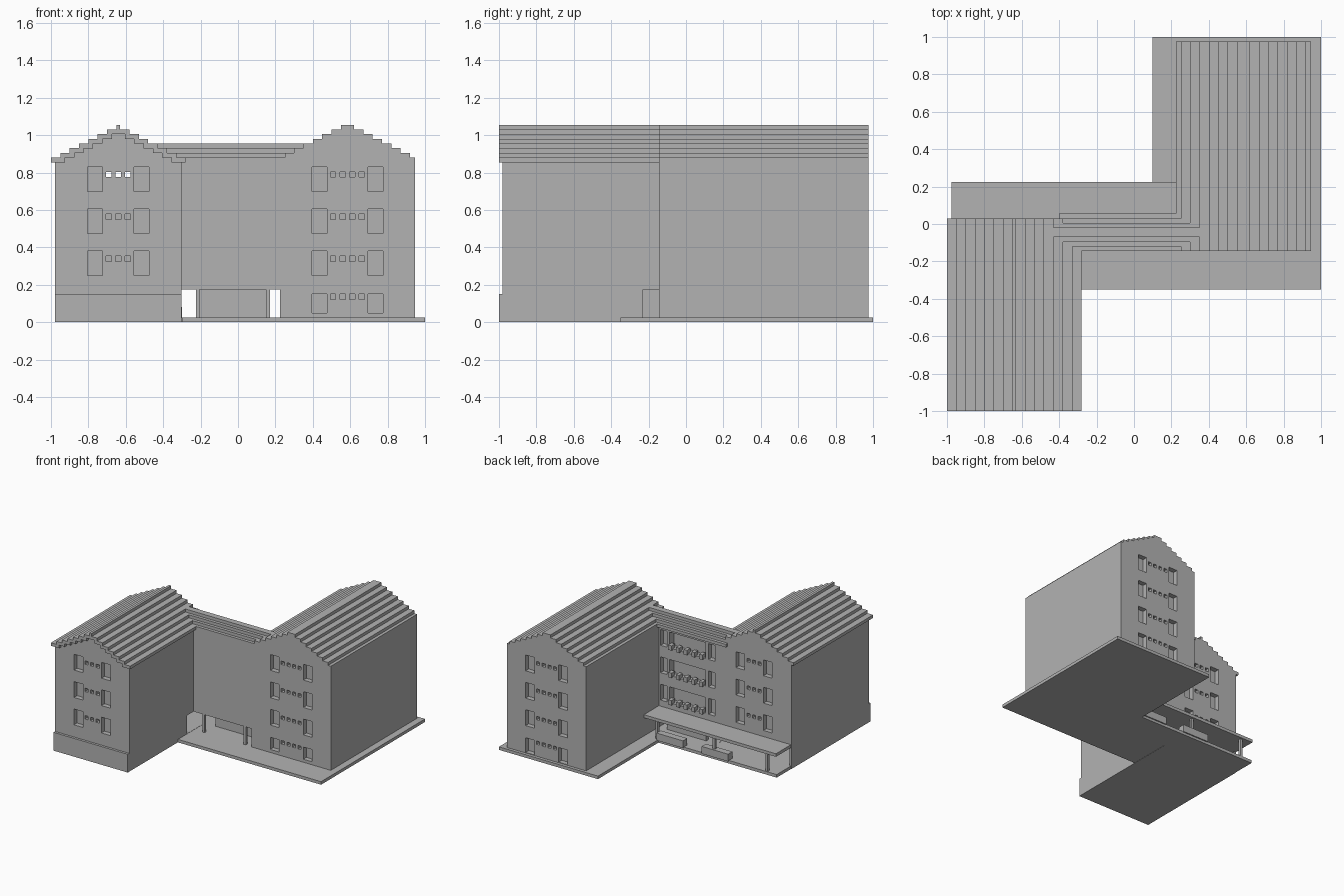
import bpy, bmesh
from mathutils import Vector

cube = bpy.data.objects.get("Cube")
if cube:
    bpy.data.objects.remove(cube, do_unlink=True)

GREY = (0.45, 0.45, 0.45, 1)
mat = bpy.data.materials.new("concrete grey")
mat.use_nodes = True
mat.diffuse_color = GREY
mat.node_tree.nodes["Principled BSDF"].inputs["Base Color"].default_value = GREY

STEP = 0.025      # tile course height
EAVE = 0.855
FLOORS = [(0.70, 0.83), (0.475, 0.605), (0.25, 0.38)]


def finish(name, bm):
    bmesh.ops.recalc_face_normals(bm, faces=bm.faces)
    me = bpy.data.meshes.new(name)
    bm.to_mesh(me)
    bm.free()
    me.materials.append(mat)
    ob = bpy.data.objects.new(name, me)
    bpy.context.scene.collection.objects.link(ob)
    return ob


def boxes(name, items):
    """One object made of boxes given as (x0, x1, y0, y1, z0, z1)."""
    bm = bmesh.new()
    for x0, x1, y0, y1, z0, z1 in items:
        vs = bmesh.ops.create_cube(bm, size=1)["verts"]
        for v in vs:
            v.co = Vector((x0 if v.co.x < 0 else x1,
                           y0 if v.co.y < 0 else y1,
                           z0 if v.co.z < 0 else z1))
    return finish(name, bm)


def extrude(name, pts, vec):
    bm = bmesh.new()
    face = bm.faces.new([bm.verts.new(p) for p in pts])
    new = bmesh.ops.extrude_face_region(bm, geom=[face])["geom"]
    bmesh.ops.translate(bm, vec=vec, verts=[g for g in new if isinstance(g, bmesh.types.BMVert)])
    return finish(name, bm)


def cut(ob, holes):
    cutter = boxes("cutter", holes)
    cutter.hide_render = True
    mod = ob.modifiers.new("openings", 'BOOLEAN')
    mod.operation = 'DIFFERENCE'
    mod.solver = 'EXACT'
    mod.object = cutter
    bpy.context.view_layer.objects.active = ob
    bpy.ops.object.modifier_apply(modifier=mod.name)
    bpy.data.objects.remove(cutter, do_unlink=True)


def stairs(widths):
    """Right half of a stepped gable, from the eave up to the ridge."""
    pts = []
    for k, w in enumerate(widths):
        pts += [(w, EAVE + STEP * k), (w, EAVE + STEP * (k + 1))]
    return pts


def mirrored(half):
    return half + [(-x, z) for x, z in reversed(half)]


def wing(side, cx, ridge, limit, wall, y0, y1, base, overhang):
    """Gabled block with a stepped tile roof."""
    outer = [ridge + 0.05 * (7 - k) for k in range(8)]
    inner = [min(wall, w - 0.075) for w in outer if w - 0.075 > 0.01]
    outer = [min(limit, w) for w in outer]
    under = stairs(inner)
    body = mirrored([(wall, base), (wall, EAVE)] + under)
    band = mirrored(stairs(outer)) + mirrored(under)[::-1]
    ob = extrude(side + "_wing_walls", [(cx + x, y0, z) for x, z in body], (0, y1 - y0, 0))
    extrude(side + "_wing_roof", [(cx + x, y0 - overhang, z) for x, z in band],
            (0, y1 - y0 + overhang, 0))
    return ob


def windows(cx, y, floors, small, tall_off, depth=0.04):
    """Two tall openings and a row of small ones on every floor."""
    out = []
    for z0, z1 in floors:
        for s in (-1, 1):
            c = cx + s * tall_off
            out.append((c - 0.04, c + 0.04, y - depth, y + depth, z0, z1))
        top = z1 - 0.027 if z0 > 0.1 else 0.15
        for i in range(small):
            c = cx + (i - (small - 1) / 2) * 0.051
            out.append((c - 0.014, c + 0.014, y - depth, y + depth, top - 0.028, top))
    return out


# Ground slab
extrude("ground_slab", [(x, y, 0) for x, y in (
    (-0.3, -0.35), (1, -0.35), (1, 1), (0.1, 1), (0.1, 0.215),
    (-0.975, 0.215), (-0.975, 0), (-0.3, 0))], (0, 0, STEP))

# Right-hand block of the front, set back
east = wing("left", 0.585, 0.035, 0.36, 0.36, -0.145, 0.975, 0.01, 0)
cut(east, windows(0.585, -0.145, FLOORS + [(0.05, 0.15)], 4, 0.15)
    + windows(0.585, 0.975, FLOORS + [(0.03, 0.15)], 4, 0.15))

# Forward block with the ground passage and the openings that pass through on top
CX = -0.64
west = wing("right", CX, 0.01, 0.36, 0.338, -0.98, 0.03, 0, 0.02)
through = [(CX + d - 0.014, CX + d + 0.014, -1.1, 0.1, 0.775, 0.803) for d in (-0.051, 0, 0.051)]
front_back = windows(CX, -0.98, FLOORS, 3, 0.125) + windows(CX, 0.03, FLOORS, 3, 0.125)
plain = [b for b in front_back if not (b[4] > 0.75)]
cut(west, plain + through + [(-0.96, -0.2, -0.23, 0.1, STEP, 0.175)])
boxes("right_wing_plinth", [(CX - 0.338, CX + 0.338, -1, -0.97, 0, 0.15)])

# Linking block over the passage, with loggias at the back
link = boxes("link_walls", [(-0.302, 0.225, -0.145, 0.03, 0.175, EAVE)])
loggias = []
for z0, z1 in FLOORS:
    loggias += [(-0.2, 0.13, -0.03, 0.1, z0, z1),
                (-0.285, -0.225, -0.01, 0.1, z0, z1), (0.15, 0.21, -0.01, 0.1, z0, z1)]
cut(link, loggias)
boxes("loggia_balusters", [(-0.18 + 0.07 * i, -0.15 + 0.07 * i, 0, 0.045, z0 - 0.01, z0 + 0.03)
                           for z0, z1 in FLOORS for i in range(5)])
boxes("link_roof", [(-0.28 - 0.05 * k, 0.25 + 0.035 * k, -0.145 + STEP * k, 0.055 - STEP * k,
                     EAVE + STEP * k, EAVE + STEP * (k + 1)) for k in range(4)]
      + [(-0.4, 0.225, 0.03, 0.055, EAVE, EAVE + STEP)])

# Rear canopy, its posts and the passage fittings
boxes("rear_canopy", [(-0.975, 0.225, 0.02, 0.225, 0.175, 0.2)])
boxes("canopy_posts", [(x - 0.01, x + 0.01, 0.19, 0.21, STEP, 0.175) for x in (-0.88, -0.4, 0.12)])
boxes("passage_posts", [(x - 0.01, x + 0.01, -0.14, -0.12, STEP, 0.175) for x in (-0.215, 0.16)])
boxes("passage_wall", [(-0.205, 0.15, 0, 0.03, STEP, 0.175)])
boxes("planters", [(x, x + 0.24, 0.17, 0.225, 0.02, 0.08) for x in (-0.54, -0.13)])
